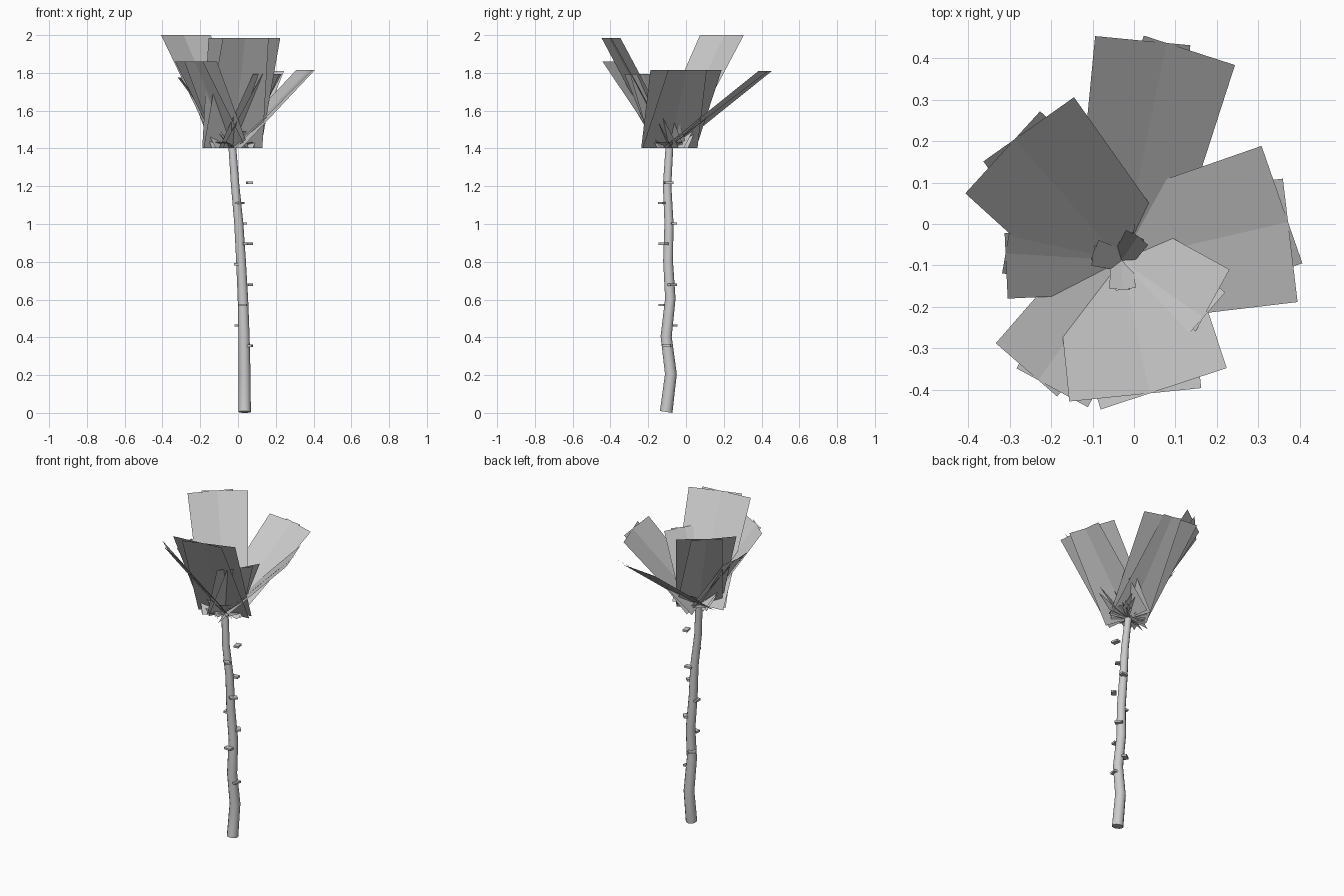
import bpy, bmesh, math
from mathutils import Vector, Matrix

cube = bpy.data.objects.get("Cube")
if cube:
    bpy.data.objects.remove(cube, do_unlink=True)

grey = bpy.data.materials.new("plain_grey")
grey.use_nodes = True
COLOUR = (0.6, 0.6, 0.6, 1)
grey.diffuse_color = COLOUR
grey.node_tree.nodes["Principled BSDF"].inputs["Base Color"].default_value = COLOUR


def finish(bm, name):
    mesh = bpy.data.meshes.new(name)
    bm.to_mesh(mesh)
    bm.free()
    mesh.materials.append(grey)
    obj = bpy.data.objects.new(name, mesh)
    bpy.context.collection.objects.link(obj)
    return obj


# Stem: a tapering tube through a gently swaying path
path = [(.035, -.105), (.035, -.08), (.032, -.105), (.026, -.083), (.016, -.095),
        (.004, -.09), (-.015, -.1), (-.03, -.088)]
bm = bmesh.new()
rings = []
SIDES = 12
for i, (x, y) in enumerate(path):
    r = .033 - .0018 * i
    z = .005 + i * .2
    rings.append([bm.verts.new((x + r * math.cos(k * math.tau / SIDES),
                                y + r * math.sin(k * math.tau / SIDES), z))
                  for k in range(SIDES)])
for low, high in zip(rings, rings[1:]):
    for k in range(SIDES):
        n = (k + 1) % SIDES
        bm.faces.new((low[k], low[n], high[n], high[k])).smooth = True
bm.faces.new(rings[0][::-1])
bm.faces.new(rings[-1])
# Tilt the cut foot slightly
for v in rings[0]:
    v.co.z = .005 - (v.co.y - path[0][1]) * .15
finish(bm, "stem")

# Thorns: small blocks spiralling up by the golden angle
bm = bmesh.new()
for i in range(9):
    turn = Matrix.Rotation(math.radians(-10 + 137.5 * i), 4, 'Z')
    place = Matrix.Translation((.028, -.097, .355 + .108 * i))
    shape = Matrix.Translation((.033, 0, 0)) @ Matrix.Diagonal((.03, .045, .012, 1))
    bmesh.ops.create_cube(bm, size=1, matrix=place @ turn @ shape)
finish(bm, "thorns")

BASE = Vector((-.03, -.088, 1.403))


def add_blade(bm, degrees, reach, rise, width):
    """A flat rectangular blade leaning outward from the top of the stem."""
    a = math.radians(degrees)
    out = Vector((math.cos(a), math.sin(a), 0)) * reach + Vector((0, 0, rise))
    side = Vector((-math.sin(a), math.cos(a), 0)) * width / 2
    bm.faces.new([bm.verts.new(BASE + p) for p in (-side, side, side + out, out - side)])


# Petals: pairs of crossed blades (middle angle, reach, rise, width)
petals = {
    "front": (-78, .326, .583, .32),
    "front_left": (-35, .239, .39, .213),
    "left": (13, .41, .412, .3),
    "back": (78.3, .533, .407, .231),
    "back_right": (131.5, .388, .597, .268),
    "right": (176.5, .279, .372, .158),
    "front_right": (-124.8, .35, .457, .196),
}
for name, (angle, reach, rise, width) in petals.items():
    bm = bmesh.new()
    for offset in (-6.2, 6.2):
        add_blade(bm, angle + offset, reach, rise, width)
    finish(bm, name + "_petal")

# Inner leaflets: small blades around the heart, alternately flat and upright
bm = bmesh.new()
for i in range(10):
    reach, rise = ((.11, .03), (.07, .14), (.09, .09))[i % 3]
    for offset in (-6.2, 6.2):
        add_blade(bm, 20 + i * 36 + offset, reach, rise, .05)
finish(bm, "inner_leaflets")
